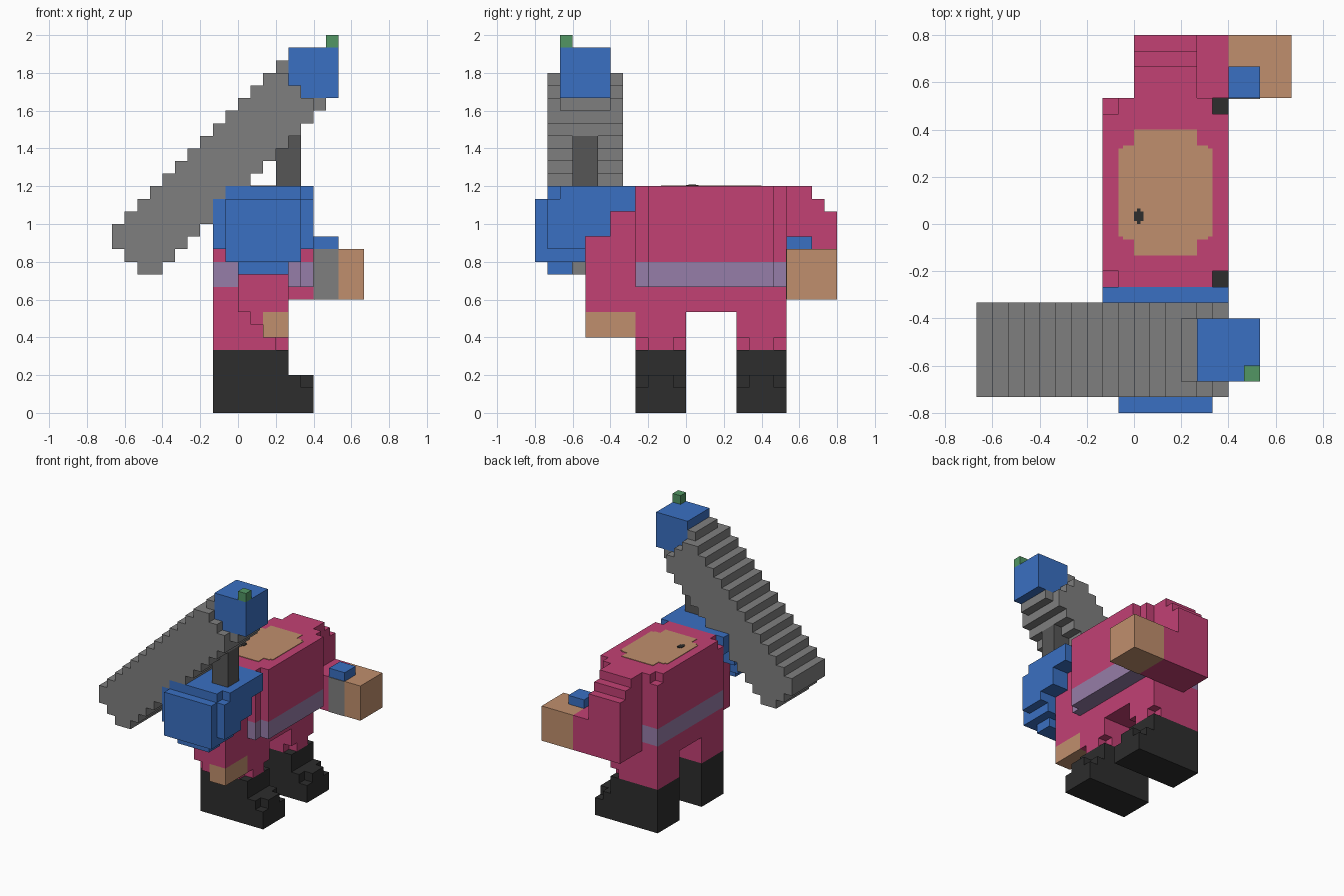
import bpy, bmesh

U = 1 / 15  # size of one block

cube = bpy.data.objects.get("Cube")
if cube:
    bpy.data.objects.remove(cube, do_unlink=True)


def material(name, rgb):
    lin = [((c / 255 + 0.055) / 1.055) ** 2.4 for c in rgb] + [1.0]
    m = bpy.data.materials.new(name)
    m.use_nodes = True
    m.diffuse_color = lin
    m.node_tree.nodes["Principled BSDF"].inputs["Base Color"].default_value = lin
    return m


PINK = material("pink cloth", (194, 65, 116))
BLUE = material("blue", (58, 112, 194))
GREY = material("grey metal", (127, 127, 127))
DARK = material("dark grey", (86, 86, 86))
BLACK = material("black leather", (45, 45, 45))
TAN = material("tan skin", (192, 143, 109))
PURPLE = material("purple belt", (150, 125, 168))
GREEN = material("green", (82, 150, 100))


def blocks(name, mat, boxes):
    """Build one object from boxes (x0, x1, y0, y1, z0, z1) in block units."""
    bm = bmesh.new()
    for x0, x1, y0, y1, z0, z1 in boxes:
        vs = bmesh.ops.create_cube(bm, size=1)["verts"]
        for v in vs:
            v.co = (U * (x1 if v.co.x > 0 else x0),
                    U * (y1 if v.co.y > 0 else y0),
                    U * (z1 if v.co.z > 0 else z0))
    me = bpy.data.meshes.new(name)
    bm.to_mesh(me)
    bm.free()
    me.materials.append(mat)
    ob = bpy.data.objects.new(name, me)
    bpy.context.collection.objects.link(ob)
    return ob


# Boots and legs
for side, y in (("right", -4), ("left", 4)):
    blocks(side + "_boot", BLACK, [
        (-2, 6, y, y + 4, 0, 2),
        (-2, 5, y, y + 4, 2, 3),
        (5, 6, y + 1, y + 3, 2, 3),
        (-2, 4, y, y + 4, 3, 5)])
    blocks(side + "_leg", PINK, [
        (-2, 3, y, y + 4, 5, 6),
        (3, 4, y + 1, y + 3, 5, 6),
        (-2, 4, y, y + 4, 6, 8)])

# Hips, belt and torso with notched corners
blocks("hips", PINK, [(-2, 4, -4, 8, 8, 10)])
blocks("belt", PURPLE, [(-2, 5, -4, 8, 10, 12), (5, 6, -3, 7, 10, 12)])
blocks("torso", PINK, [
    (-2, 5, -4, 8, 12, 17),
    (-1, 5, -4, 8, 17, 18),
    (-2, -1, -3, 7, 17, 18),
    (5, 6, -3, 7, 12, 18)])

# Flat neck patch and dot
blocks("neck_patch", TAN, [
    (-0.7, 4.7, 4.8, 5, 18, 18.06), (-1, 5, -0.8, 4.8, 18, 18.06),
    (-0.7, 4.7, -1, -0.8, 18, 18.06), (0, 4, 5, 6, 18, 18.06),
    (0, 4, -2, -1, 18, 18.06)])
blocks("neck_dot", BLACK, [(0, 0.6, 0.2, 0.8, 18.06, 18.12),
                           (0.2, 0.4, 0, 1, 18.06, 18.11)])

# Arm reaching forward with its fist
blocks("left_arm", PINK, [
    (0, 4, 8, 10, 9, 18),
    (0, 4, 10, 11, 9, 17),
    (0, 4, 11, 12, 9, 16),
    (4, 6, 8, 12, 9, 13)])
blocks("left_hand", TAN, [(6, 10, 8, 12, 9, 13)])
blocks("hand_plate", GREY, [(6, 8, 7.93, 8, 9, 13)])
blocks("hand_stud", BLUE, [(6, 8, 8, 10, 13, 14)])

# Hanging arm with its hand
blocks("right_arm", PINK, [
    (0, 4, -8, -4, 8, 14),
    (0, 4, -6, -4, 14, 16),
    (1, 2, -8, -4, 7, 8)])
blocks("right_hand", TAN, [(2, 4, -8, -4, 6, 8)])

# Stepped shoulder guard
blocks("shoulder_guard", BLUE, [
    (-1, 5, -12, -11, 12, 17),
    (-1, 5, -11, -10, 12, 18),
    (-2, 6, -11, -10, 13, 17),
    (0, 4, -11, -9, 11, 12),
    (-1, 5, -10, -8, 12, 13),
    (-2, 6, -10, -8, 13, 18),
    (-2, 6, -8, -6, 14, 18),
    (-2, 6, -6, -4, 16, 18)])

# Post and slanted stepped beam
blocks("post", DARK, [(3, 5, -9, -7, 18, 22)])
beam = []
for i in range(-10, 6):
    low = max(i + 18, 3 - i, 11)
    if i in (-2, -1):
        low = 19 + i if i == -2 else 18
    beam.append((i, i + 1, -11, -5, low, min(i + 25, 30 - i)))
blocks("beam", GREY, beam)
blocks("beam_end", GREY, [
    (3, 4, -10, -6, 26, 28),
    (4, 6, -10, -6, 24, 25),
    (6, 7, -10, -6, 24, 25)])

# Block on the beam's end with a small tip
blocks("end_block", BLUE, [(4, 8, -10, -6, 25, 29)])
blocks("end_tip", GREEN, [(7, 8, -10, -9, 29, 30)])
